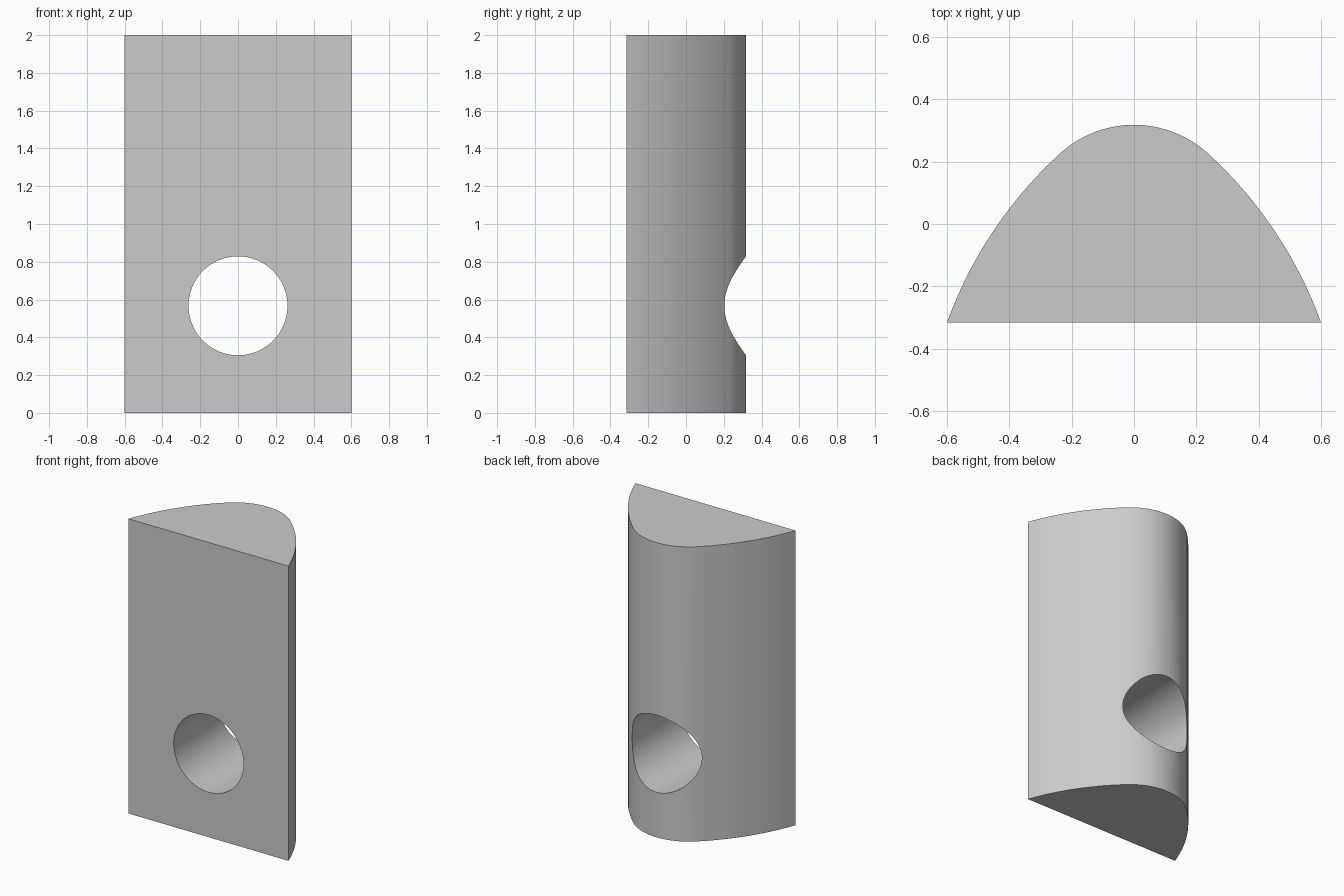
import bpy, bmesh, math
from mathutils import Vector, Matrix

cube = bpy.data.objects.get("Cube")
if cube:
    bpy.data.objects.remove(cube, do_unlink=True)

HEIGHT = 2.0
FRONT, BACK, HALF = -0.316, 0.318, 0.6
HOLE_Z, HOLE_R = 0.567, 0.262

grey = bpy.data.materials.new("plain_grey")
grey.use_nodes = True
grey.diffuse_color = (0.6, 0.6, 0.6, 1)
grey.node_tree.nodes["Principled BSDF"].inputs["Base Color"].default_value = (0.6, 0.6, 0.6, 1)


def make_object(name, bm):
    bmesh.ops.recalc_face_normals(bm, faces=bm.faces)
    mesh = bpy.data.meshes.new(name)
    bm.to_mesh(mesh)
    bm.free()
    mesh.materials.append(grey)
    obj = bpy.data.objects.new(name, mesh)
    bpy.context.collection.objects.link(obj)
    return obj


def arc(start, end, bulge, steps):
    """Points on a circular arc bulging to the left of start -> end."""
    chord = end - start
    half = chord.length / 2
    radius = (half * half + bulge * bulge) / (2 * bulge)
    normal = Vector((-chord.y, chord.x)).normalized()
    centre = (start + end) / 2 + normal * (bulge - radius)
    sweep = 2 * math.asin(half / radius)
    return [centre + Matrix.Rotation(-sweep * i / steps, 2) @ (start - centre)
            for i in range(steps + 1)]


# Rounded back profile: two shallow side arcs joined by a tighter crown arc
join = Vector((-0.235, 0.2286))
side = arc(Vector((-HALF, FRONT)), join, 0.04, 14)
crown = arc(join, Vector((-join.x, join.y)), BACK - join.y, 20)
mirrored = [Vector((-p.x, p.y)) for p in reversed(side)]
profile = side + crown[1:-1] + mirrored

# Body: profile extruded upwards
bm = bmesh.new()
base = bm.faces.new([bm.verts.new((p.x, p.y, 0)) for p in profile])
top = bmesh.ops.extrude_face_region(bm, geom=[base])
bmesh.ops.translate(bm, vec=(0, 0, HEIGHT),
                    verts=[v for v in top["geom"] if isinstance(v, bmesh.types.BMVert)])
body = make_object("body", bm)

# Round hole bored from front to back
bm = bmesh.new()
bmesh.ops.create_cone(bm, cap_ends=True, segments=64, radius1=HOLE_R, radius2=HOLE_R, depth=2,
                      matrix=Matrix.Translation((0, 0, HOLE_Z)) @ Matrix.Rotation(math.pi / 2, 4, "X"))
cutter = make_object("hole_cutter", bm)
cutter.hide_render = True

bore = body.modifiers.new("bore", "BOOLEAN")
bore.operation = "DIFFERENCE"
bore.solver = "EXACT"
bore.object = cutter

bpy.ops.object.select_all(action="DESELECT")
body.select_set(True)
bpy.context.view_layer.objects.active = body
bpy.ops.object.modifier_apply(modifier=bore.name)
bpy.data.objects.remove(cutter, do_unlink=True)
bpy.ops.object.shade_smooth_by_angle(angle=math.radians(30))
